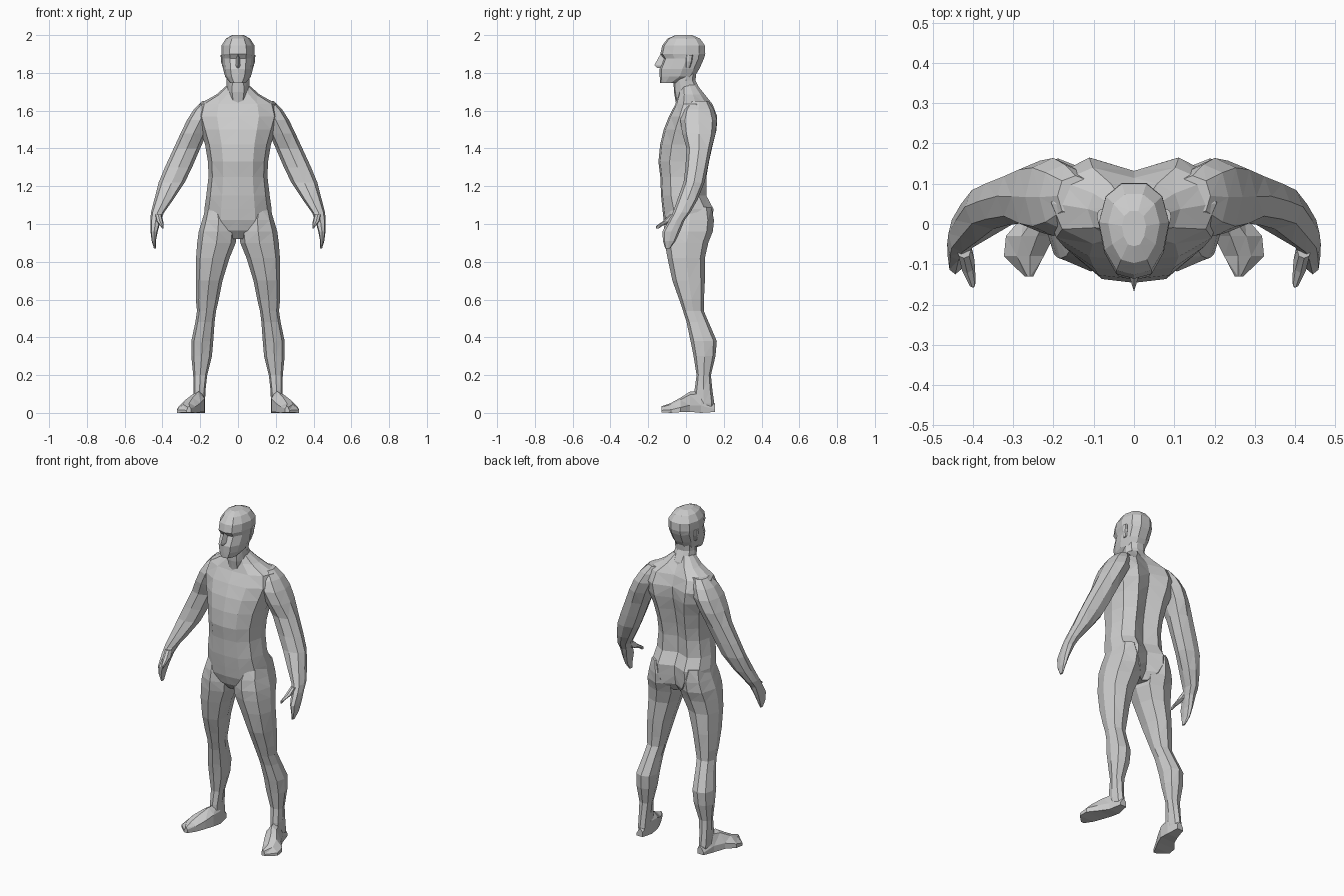
import bpy, bmesh
from mathutils import Vector


def sym(half):
    """Complete a right-half outline (front to back) with its mirror image."""
    return half + [(-x, y) for x, y in reversed(half) if abs(x) > 1e-6]


# Cross-section outlines in a -1..1 square (second axis: -1 front, 1 back)
TORSO = sym([(0, -1), (.5, -.93), (.87, -.56), (1, .1), (.88, .66), (.5, 1), (0, .74)])
HEAD = sym([(0, -1), (.5, -.9), (.84, -.45), (1, .15), (.8, .72), (.35, 1)])
LIMB = [(0, -1), (.75, -.75), (1, 0), (.75, .75), (0, 1), (-.75, .75), (-1, 0), (-.75, -.75)]
FOOT = [(-1, -1), (1, -1), (1, -.35), (.35, .7), (-.3, 1), (-1, .3)]


def ring(shape, axis, pos, a0, a1, b0, b1):
    """Fit an outline to the box a0..a1, b0..b1 at pos along axis."""
    pts = []
    for u, v in shape:
        a = (a0 + a1) / 2 + u * (a1 - a0) / 2
        b = (b0 + b1) / 2 + v * (b1 - b0) / 2
        pts.append(Vector((a, b, pos)) if axis == 'Z' else Vector((a, pos, b)))
    return pts


def loft(name, rings, mirror=False):
    bm = bmesh.new()
    loops = [[bm.verts.new(p) for p in r] for r in rings]
    n = len(loops[0])
    for lo, hi in zip(loops, loops[1:]):
        for i in range(n):
            j = (i + 1) % n
            bm.faces.new((lo[i], lo[j], hi[j], hi[i]))
    bm.faces.new(loops[0][::-1])
    bm.faces.new(loops[-1])
    bmesh.ops.triangulate(bm, faces=bm.faces[:])
    bmesh.ops.recalc_face_normals(bm, faces=bm.faces[:])
    me = bpy.data.meshes.new(name)
    bm.to_mesh(me)
    bm.free()
    ob = bpy.data.objects.new(name, me)
    bpy.context.collection.objects.link(ob)
    if mirror:
        m = ob.modifiers.new("mirror", 'MIRROR')
        m.use_mirror_merge = False
    return ob


def body(name, shape, rows):
    """Centred part: rows of height, half width, front, back."""
    return loft(name, [ring(shape, 'Z', z, -w, w, f, b) for z, w, f, b in rows])


def limb(name, rows):
    """Mirrored part: rows of height, inner x, outer x, front, back."""
    return loft(name, [ring(LIMB, 'Z', *r) for r in rows], True)


# Torso from crotch to neck base
torso = body("torso", TORSO, [
    (.92, .05, -.06, .085), (.965, .13, -.1, .13), (1.02, .18, -.118, .142),
    (1.08, .178, -.125, .145), (1.15, .168, -.132, .108), (1.25, .156, -.136, .108),
    (1.33, .159, -.146, .122), (1.42, .174, -.137, .142), (1.50, .2, -.118, .162),
    (1.57, .222, -.09, .165), (1.635, .205, -.056, .14), (1.685, .115, -.04, .1),
    (1.735, .058, -.03, .06)])

# Neck
neck = body("neck", HEAD, [
    (1.62, .045, -.05, .09), (1.70, .062, -.064, .08),
    (1.76, .06, -.066, .05), (1.84, .06, -.07, .06)])

# Head with chin, eye line and brow
head = body("head", HEAD, [
    (1.747, .042, -.137, -.04), (1.78, .068, -.139, .045), (1.82, .079, -.14, .07),
    (1.875, .084, -.118, .095), (1.9, .088, -.136, .102), (1.945, .087, -.126, .1),
    (1.982, .064, -.097, .074), (2.0, .03, -.055, .032)])

# Nose wedge
nose = loft("nose", [
    [Vector((s * w, y, z)) for s, y in ((-1, yb), (0, yf), (1, yb))]
    for z, w, yf, yb in ((1.9, .01, -.135, -.1), (1.84, .021, -.168, -.1), (1.825, .018, -.15, -.1))])

# Ears
ears = limb("ears", [(1.825, .06, .08, .0, .02), (1.86, .06, .09, -.003, .032), (1.895, .07, .092, .0, .037)])

# Arms from shoulder to curled fingers
arms = limb("arms", [
    (1.65, .1, .19, .02, .12), (1.605, .11, .235, -.015, .148), (1.55, .13, .27, -.03, .164),
    (1.48, .165, .304, -.02, .157), (1.40, .2, .341, .003, .135), (1.30, .243, .387, -.003, .115),
    (1.22, .282, .42, -.013, .098), (1.13, .342, .443, -.045, .062), (1.06, .392, .461, -.07, .022),
    (1.02, .408, .464, -.09, -.008), (.96, .425, .463, -.125, -.032),
    (.91, .435, .457, -.122, -.055), (.87, .435, .445, -.11, -.085)])

# Thumbs
thumbs = limb("thumbs", [
    (1.05, .405, .44, -.085, -.04), (1.015, .396, .432, -.122, -.06),
    (.99, .393, .41, -.158, -.125), (.975, .396, .402, -.158, -.145)])

# Legs from hip to heel
legs = limb("legs", [
    (1.09, .06, .168, -.085, .135), (1.02, .015, .19, -.112, .148), (.96, .006, .208, -.118, .142),
    (.90, .012, .216, -.112, .118), (.82, .045, .222, -.098, .1), (.70, .082, .223, -.072, .1),
    (.60, .102, .223, -.036, .095), (.54, .116, .217, -.016, .094), (.48, .124, .226, .003, .12),
    (.38, .131, .247, .024, .163), (.30, .138, .247, .04, .156), (.20, .163, .237, .056, .132),
    (.12, .172, .236, .045, .14), (.05, .175, .235, .04, .15), (.012, .182, .228, .05, .143)])

# Feet turned outward, heel to toes
feet = loft("feet", [ring(FOOT, 'Y', *r) for r in (
    (.153, .185, .225, .005, .05), (.08, .174, .245, .0, .12), (.02, .178, .275, .006, .112),
    (-.03, .198, .318, .004, .08), (-.08, .224, .323, .0, .052), (-.13, .25, .272, .003, .035))], True)

# Fuse everything into one continuous skin
for part in (legs, arms, neck, head, nose, ears, thumbs, feet):
    m = torso.modifiers.new("fuse_" + part.name, 'BOOLEAN')
    m.operation = 'UNION'
    m.solver = 'EXACT'
    m.use_self = True
    m.object = part
fused = bpy.data.meshes.new_from_object(
    torso.evaluated_get(bpy.context.evaluated_depsgraph_get()))
torso.modifiers.clear()
torso.data = fused
torso.name = "figure"
for part in (legs, arms, neck, head, nose, ears, thumbs, feet):
    bpy.data.objects.remove(part)
